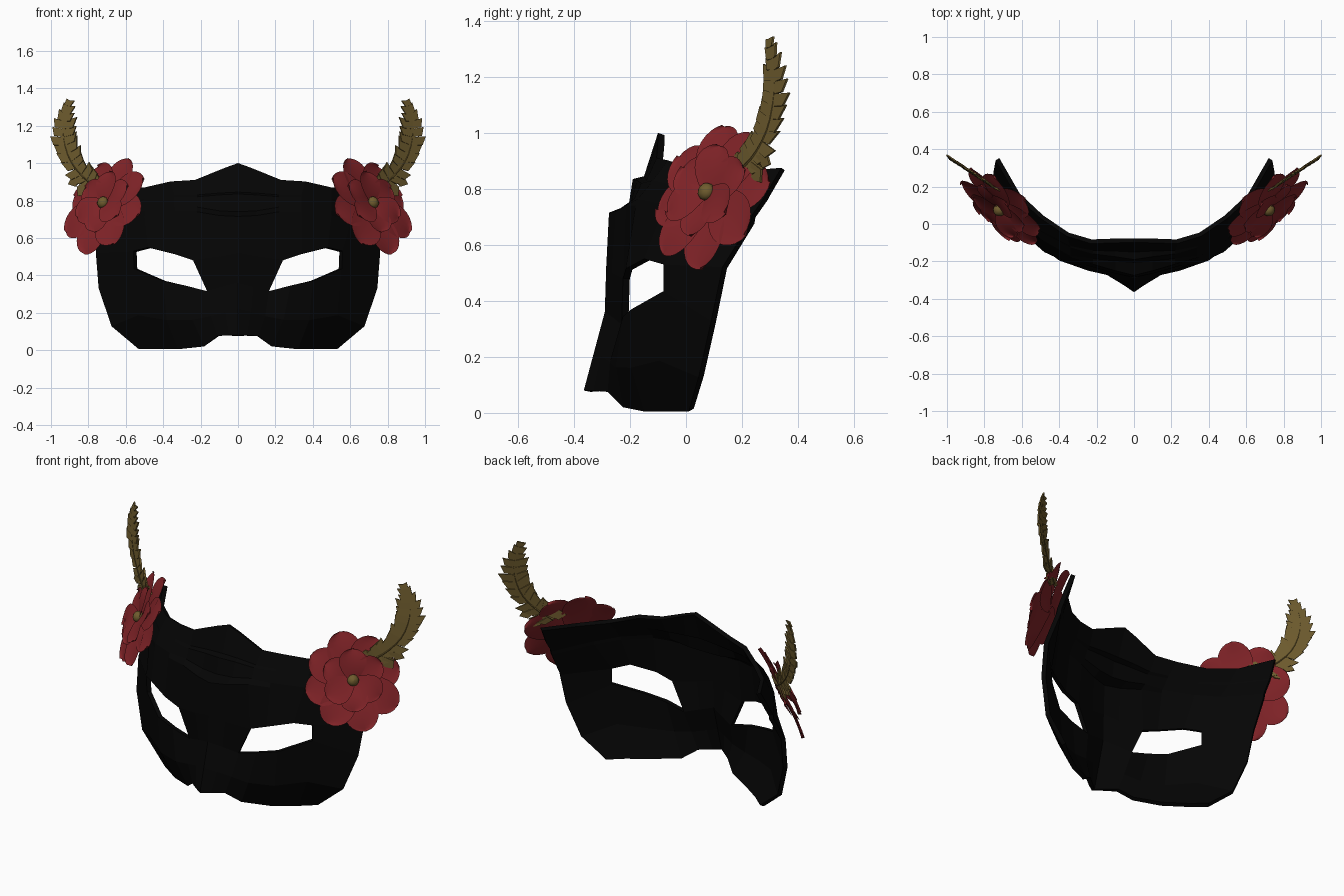
import bpy, math, random
from mathutils import Vector, Matrix

if "Cube" in bpy.data.objects:
    bpy.data.objects.remove(bpy.data.objects["Cube"])

random.seed(4)


def material(name, rgb):
    m = bpy.data.materials.new(name)
    m.diffuse_color = (*rgb, 1)
    m.use_nodes = True
    m.node_tree.nodes["Principled BSDF"].inputs["Base Color"].default_value = m.diffuse_color
    return m


BLACK = material("black", (0.0015, 0.0015, 0.0015))
RED = material("red", (0.22, 0.017, 0.021))
GOLD = material("gold", (0.155, 0.105, 0.027))


def mirrored(name, verts, faces, mat, thick=0, smooth=False, offset=-1):
    """Mesh of the right half, mirrored across x = 0."""
    me = bpy.data.meshes.new(name)
    me.from_pydata([tuple(v) for v in verts], [], faces)
    me.materials.append(mat)
    for p in me.polygons:
        p.use_smooth = smooth
    ob = bpy.data.objects.new(name, me)
    bpy.context.collection.objects.link(ob)
    ob.modifiers.new("mirror", 'MIRROR').merge_threshold = 0.002
    if thick:
        s = ob.modifiers.new("thickness", 'SOLIDIFY')
        s.thickness, s.offset = thick, offset
    return ob


# Mask: rows of (x, z, y) from the chin edge to the top edge
bottom = [(0, .08, -.365), (.05, .08, -.33), (.11, .075, -.28), (.18, .02, -.225),
          (.32, .005, -.15), (.45, .005, -.06), (.53, .005, .01)]
eye_low = [(0, .36, -.29), (.08, .34, -.26), (.165, .315, -.23), (.28, .345, -.225),
           (.4, .37, -.195), (.555, .435, -.08), (.745, .33, .09)]
eye_high = [(0, .52, -.285), (.1, .5, -.265), (.24, .48, -.225), (.34, .515, -.215),
            (.48, .55, -.15), (.56, .53, -.08), (.76, .52, .13)]
brow = [(0, .715, -.275), (.1, .72, -.25), (.22, .74, -.215), (.34, .74, -.18),
        (.5, .72, -.085), (.61, .7, .02), (.75, .68, .23)]
upper = [(0, .835, -.19), (.1, .83, -.175), (.22, .82, -.16), (.34, .82, -.125),
         (.5, .8, -.04), (.62, .78, .09), (.75, .77, .28)]
top = [(0, 1, -.1), (.07, .975, -.1), (.23, .91, -.105), (.36, .902, -.065),
       (.5, .87, .03), (.63, .86, .15), (.74, .875, .34)]

# Cheek row between chin and eye, bulging forward and outward
cheek = [((a[0] + b[0]) / 2 * 1.06, (a[1] + b[1]) / 2 - .04 * (i / 6),
          (a[2] + b[2]) / 2 - .025 * min(i, 3) / 3 + .02 * (i == 6))
         for i, (a, b) in enumerate(zip(bottom, eye_low))]


def ledge(row, dz, dy):
    """Stepped forehead layer that fades out towards the sides."""
    out = []
    for x, z, y in row:
        w = max(0, 1 - x / .36)
        out.append((x, z + dz, y + dy * w + .005))
    return out


rows = [bottom, cheek, eye_low, eye_high, brow, ledge(brow, .025, .065),
        upper, ledge(upper, .01, .035), top]
verts = [(x, y, z) for row in rows for x, z, y in row]
faces = []
for r in range(len(rows) - 1):
    for c in range(6):
        if r == 2 and 2 <= c < 5:      # eye opening
            continue
        a = r * 7 + c
        faces.append((a, a + 1, a + 8, a + 7))
mirrored("mask", verts, faces, BLACK, .025)

# Flower frame on the temple
normal = Vector((.64, -.65, .40)).normalized()
frame = Matrix.Translation((.715, .08, .785)) @ normal.to_track_quat('Z', 'Y').to_matrix().to_4x4()


def petal_ring(name, count, length, width, base, rise, start):
    vs, fs = [], []
    NT, NS = 10, 6
    for k in range(count):
        turn = Matrix.Rotation(start + 2 * math.pi * k / count, 4, 'Z')
        ln = length * random.uniform(.95, 1.05)
        lift = .01 * (k % 2)
        o = len(vs)
        for i in range(NT + 1):
            t = 1 - (1 - i / NT) ** 1.8     # finer steps at the rounded tip
            if t < .6:
                half = width * (.3 + .7 * math.sin(math.pi / 2 * t / .6))
            else:
                half = width * math.sqrt(max(0, 1 - ((t - .6) / .4) ** 2))
            for j in range(NS + 1):
                s = j / NS * 2 - 1
                h = base + lift + rise * t - .03 * t ** 3 + .01 * s * s * t + .006 * s
                vs.append(frame @ turn @ Vector((ln * t, half * s, h)))
        for i in range(NT):
            for j in range(NS):
                a = o + i * (NS + 1) + j
                fs.append((a, a + NS + 1, a + NS + 2, a + 1))
    mirrored(name, vs, fs, RED, smooth=True)


petal_ring("outer_petals", 8, .28, .098, -.03, .03, .2)
petal_ring("inner_petals", 6, .18, .078, -.005, .045, .5)

# Flower centre: flattened bead
vs, fs = [], []
N, M = 12, 6
for i in range(M + 1):
    a = math.pi * i / M
    for j in range(N):
        b = 2 * math.pi * j / N
        vs.append(frame @ Vector((.033 * math.sin(a) * math.cos(b),
                                  .033 * math.sin(a) * math.sin(b), .012 + .028 * math.cos(a))))
for i in range(M):
    for j in range(N):
        k = (j + 1) % N
        fs.append((i * N + j, (i + 1) * N + j, (i + 1) * N + k, i * N + k))
mirrored("flower_centre", vs, fs, GOLD, smooth=True)

# Feather: curved shaft in a slanted upright plane
path = [Vector(p) for p in [(.75, .87), (.825, .925), (.895, 1.015), (.93, 1.13), (.93, 1.24), (.90, 1.335)]]


def on_path(t):
    """Smooth point along the shaft, t in 0..1."""
    f = min(t, .9999) * (len(path) - 1)
    i = int(f)
    u = f - i
    p = [path[max(0, min(len(path) - 1, i + d))] for d in (-1, 0, 1, 2)]
    return .5 * (2 * p[1] + (p[2] - p[0]) * u + (2 * p[0] - 5 * p[1] + 4 * p[2] - p[3]) * u * u
                 + (3 * p[1] - p[0] - 3 * p[2] + p[3]) * u ** 3)


def place(p, out=0.0):
    """Plane coordinates to space, with a small offset off the plane."""
    return Vector((p.x + .54 * out, .355 + .65 * (p.x - .99) - .84 * out, p.y))


vs, fs = [], []
STEPS = 13
for side in (-1, 1):
    for i in range(STEPS):
        t0, t1 = i / STEPS, (i + 1) / STEPS
        a, b = on_path(t0), on_path(t1)
        d = (b - a).normalized()
        n = Vector((d.y, -d.x)) * side
        w = (.066 if side > 0 else .074) * min(1, (1.04 - t0) * 2.4) * random.uniform(.75, 1.1)
        sweep = .045 * min(1, (1 - t0) * 2)
        root = a + n * w * .8 + d * sweep * .3
        tip = b + n * w + d * sweep * random.uniform(.3, 1)
        o = len(vs)
        vs += [place(a), place(root, .005), place(tip, -.006), place(b)]
        fs.append((o, o + 1, o + 2, o + 3) if side > 0 else (o + 3, o + 2, o + 1, o))
# small loose barbs at the foot
for x, z, dx, dz in [(.80, .90, .05, -.07), (.79, .90, -.09, .0), (.83, .92, .07, -.03)]:
    p, d = Vector((x, z)), Vector((dx, dz))
    n = Vector((-dz, dx)) * .35
    o = len(vs)
    vs += [place(p), place(p + d * .7 - n), place(p + d * 1.1), place(p + d * .7 + n)]
    fs.append((o, o + 1, o + 2, o + 3))
mirrored("feather", vs, fs, GOLD, .008, offset=0)

# Feather shaft: thin tapered rod
vs, fs = [], []
for i in range(STEPS + 1):
    t = i / STEPS
    p, r = on_path(t), .009 * (1 - .8 * t)
    d = (on_path(min(1, t + .02)) - on_path(max(0, t - .02))).normalized()
    n = Vector((d.y, -d.x))
    for k in range(4):
        a = math.pi / 2 * k
        vs.append(place(p + n * r * math.cos(a), r * math.sin(a)))
for i in range(STEPS):
    for k in range(4):
        m = (k + 1) % 4
        fs.append((i * 4 + k, i * 4 + m, i * 4 + 4 + m, i * 4 + 4 + k))
mirrored("feather_shaft", vs, fs, GOLD)
